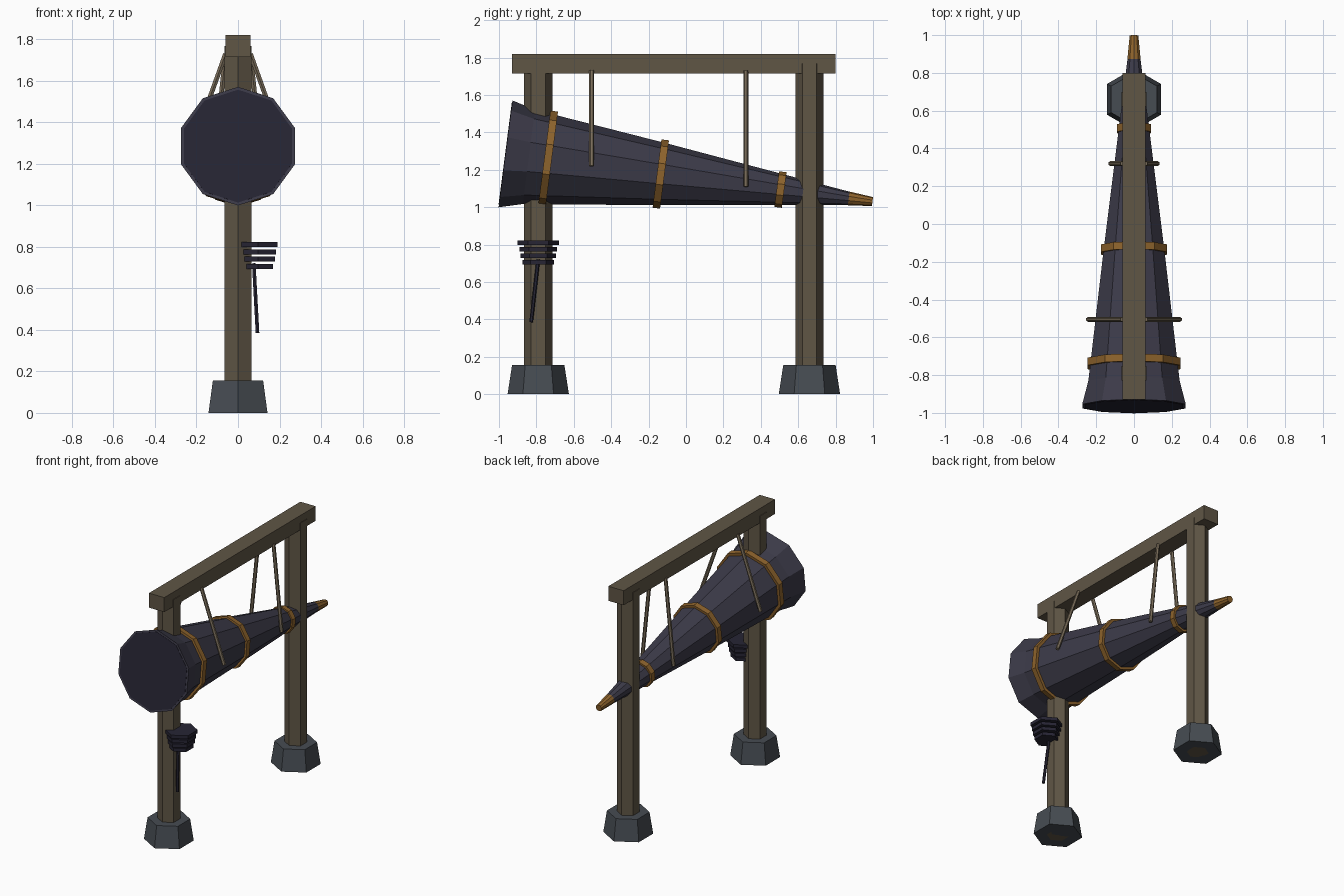
import bpy, bmesh, math
from mathutils import Vector

if "Cube" in bpy.data.objects:
    bpy.data.objects.remove(bpy.data.objects["Cube"])


def material(name, rgb):
    m = bpy.data.materials.new(name)
    m.diffuse_color = (*rgb, 1)
    m.use_nodes = True
    m.node_tree.nodes["Principled BSDF"].inputs["Base Color"].default_value = m.diffuse_color
    return m


WOOD = material("wood", (0.115, 0.092, 0.060))
HORN = material("dark_horn", (0.045, 0.043, 0.066))
MOUTH = material("mouth_dark", (0.020, 0.018, 0.034))
STONE = material("stone", (0.062, 0.072, 0.085))
BRASS = material("brass", (0.27, 0.125, 0.025))
ROPE = material("rope", (0.19, 0.15, 0.10))


def finish(name, bm, mat):
    bmesh.ops.recalc_face_normals(bm, faces=bm.faces)
    me = bpy.data.meshes.new(name)
    bm.to_mesh(me)
    bm.free()
    me.materials.append(mat)
    ob = bpy.data.objects.new(name, me)
    bpy.context.collection.objects.link(ob)
    return ob


def tube(name, p, q, rings, sides, mat):
    """Faceted solid along p->q; rings are (fraction along, radius)."""
    p, q = Vector(p), Vector(q)
    d = (q - p).normalized()
    ref = Vector((0, 0, 1)) if abs(d.y) > 0.7 else Vector((0, 1, 0))
    v = (ref - d * ref.dot(d)).normalized()
    u = v.cross(d)
    bm = bmesh.new()
    loops = []
    for t, r in rings:
        c = p.lerp(q, t)
        loops.append([bm.verts.new(c + r * (u * math.sin(a) + v * math.cos(a)))
                      for a in (2 * math.pi * i / sides for i in range(sides))])
    for a, b in zip(loops, loops[1:]):
        for i in range(sides):
            j = (i + 1) % sides
            bm.faces.new((a[i], a[j], b[j], b[i]))
    bm.faces.new(loops[0])
    bm.faces.new(loops[-1])
    return finish(name, bm, mat)


# Hexagonal posts on tapered stone feet
for side, y in (("front", -0.79), ("back", 0.66)):
    tube(side + "_post", (0, y, 0), (0, y, 1.767), [(0, 0.075), (1, 0.075)], 6, WOOD)
    tube(side + "_foot", (0, y, 0), (0, y, 0.155), [(0, 0.164), (1, 0.14)], 6, STONE)

# Top beam
bm = bmesh.new()
bmesh.ops.create_cube(bm, size=1)
for vert in bm.verts:
    vert.co = Vector((vert.co.x * 0.122, vert.co.y * 1.73 - 0.065, vert.co.z * 0.105 + 1.767))
finish("top_beam", bm, WOOD)

# Horn body, tilted along its axis
A, B = (0, -0.965, 1.285), (0, 0.997, 1.03)


def at(y):
    return (y - A[1]) / (B[1] - A[1])


tube("horn_body", A, B,
     [(0, 0.288), (at(-0.84), 0.254), (at(-0.135), 0.168), (at(0.505), 0.084), (at(0.88), 0.035)],
     10, HORN)
tube("horn_mouth", A, B, [(-0.001, 0.274), (0.004, 0.274)], 10, MOUTH)
tube("horn_tip", A, B, [(at(0.87), 0.037), (1, 0.024)], 10, BRASS)

# Brass bands
for i, (y, r) in enumerate(((-0.738, 0.26), (-0.135, 0.184), (0.505, 0.096))):
    tube(f"brass_band_{i + 1}", A, B, [(at(y - 0.02), r), (at(y + 0.02), r)], 10, BRASS)

# Hanging ropes, mirrored left and right
for y, x, z in ((-0.505, 0.243, 1.22), (0.32, 0.125, 1.11)):
    for s in (-1, 1):
        tube("hanging_rope", (s * 0.06, y, 1.73), (s * x, y, z),
             [(0, 0.013), (1, 0.013)], 6, ROPE)

# Stacked coil with a loose tail beside the front post
for i, r in enumerate((0.11, 0.101, 0.094, 0.083)):
    z = 0.811 - 0.035 * i
    tube(f"coil_{i + 1}", (0.096, -0.79, z - 0.012), (0.096, -0.79, z + 0.012),
         [(0, r), (1, r)], 6, MOUTH)
tube("coil_tail", (0.076, -0.79, 0.72), (0.094, -0.828, 0.385),
     [(0, 0.01), (1, 0.01)], 6, MOUTH)
